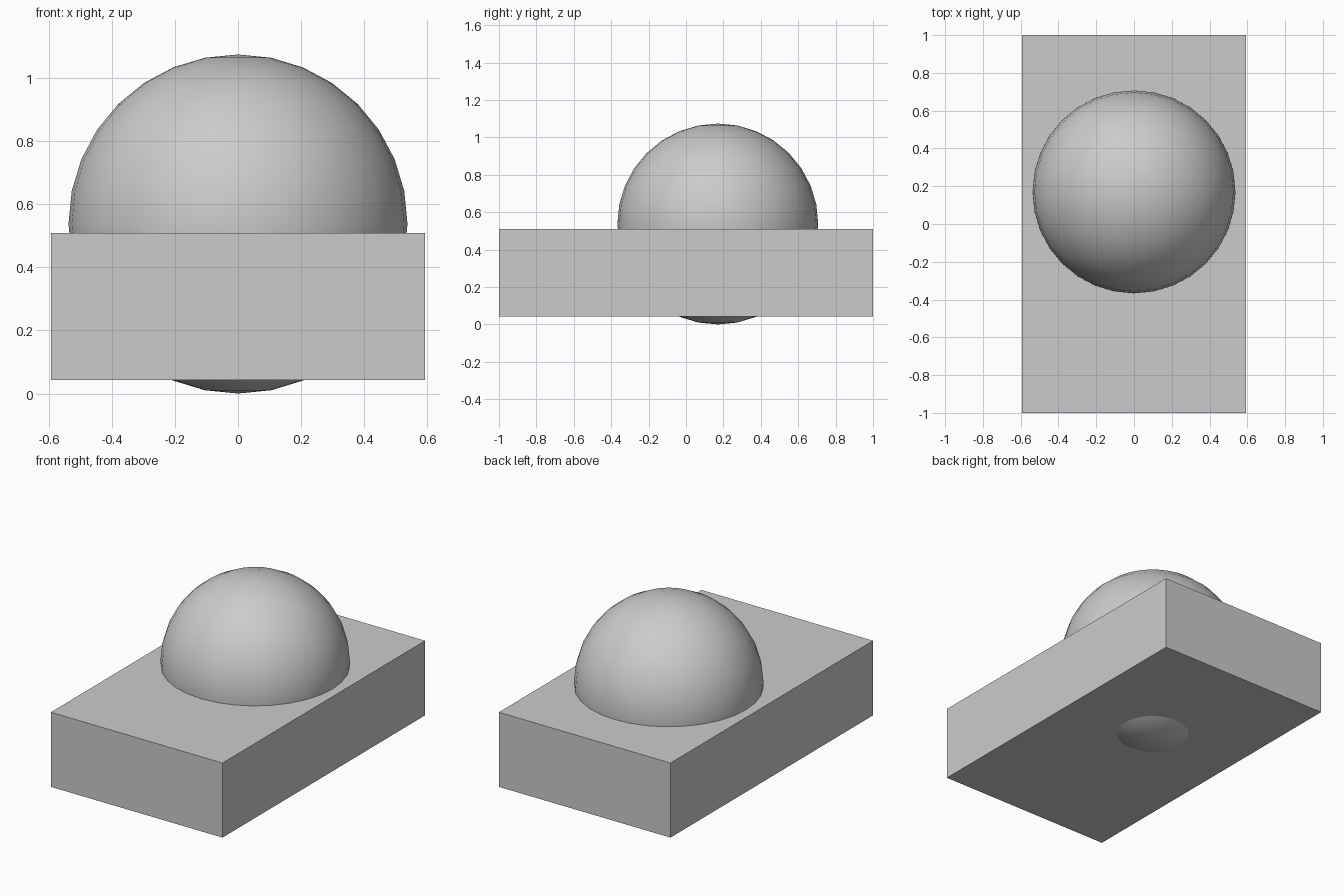
import bpy

if "Cube" in bpy.data.objects:
    bpy.data.objects.remove(bpy.data.objects["Cube"])

# Rectangular slab
bpy.ops.mesh.primitive_cube_add(size=1, location=(0, 0, 0.276))
slab = bpy.context.object
slab.name = "slab"
slab.scale = (1.186, 2.0, 0.466)
bpy.ops.object.transform_apply(location=False, rotation=False, scale=True)

# Smooth ball sunk through the slab, just showing underneath
R = 0.537
bpy.ops.mesh.primitive_uv_sphere_add(segments=32, ring_count=16, radius=R,
                                     location=(0, 0.17, R))
ball = bpy.context.object
ball.name = "ball"
bpy.ops.object.shade_smooth()
